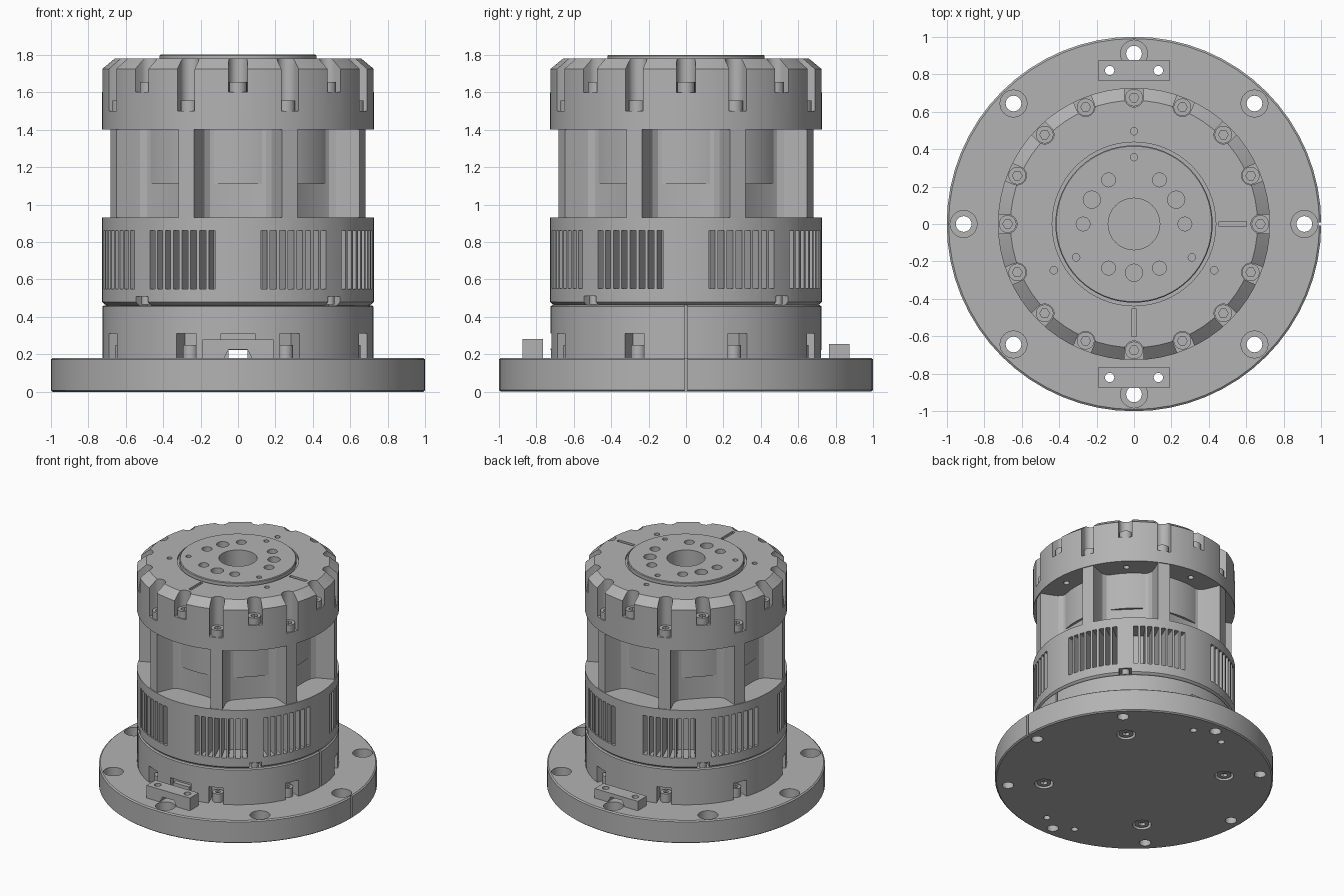
import bpy, bmesh
from math import sin, cos, pi, radians
from mathutils import Matrix, Vector

if "Cube" in bpy.data.objects:
    bpy.data.objects.remove(bpy.data.objects["Cube"])

metal = bpy.data.materials.new("grey_metal")
metal.use_nodes = True
GREY = (0.45, 0.45, 0.45, 1)
metal.diffuse_color = GREY
metal.node_tree.nodes["Principled BSDF"].inputs["Base Color"].default_value = GREY


def polar(r, deg):
    return r * cos(radians(deg)), r * sin(radians(deg))


def spin(deg):
    return Matrix.Rotation(radians(deg), 4, "Z")


def lathe(bm, profile, x=0, y=0, seg=64):
    """Closed solid of revolution; profile of (radius, z) between two flat caps."""
    rings = [[bm.verts.new((x + r * cos(2 * pi * i / seg), y + r * sin(2 * pi * i / seg), z))
              for i in range(seg)] for r, z in profile]
    for a, b in zip(rings, rings[1:]):
        for i in range(seg):
            j = (i + 1) % seg
            bm.faces.new((a[i], a[j], b[j], b[i]))
    bm.faces.new(rings[0])
    bm.faces.new(rings[-1])


def rod(bm, r, z0, z1, x, y, seg=20):
    lathe(bm, [(r, z0), (r, z1)], x, y, seg)


def prism(bm, outline, z0, z1, matrix=Matrix()):
    low, high = [[bm.verts.new(matrix @ Vector((x, y, z))) for x, y in outline] for z in (z0, z1)]
    n = len(outline)
    for i in range(n):
        j = (i + 1) % n
        bm.faces.new((low[i], low[j], high[j], high[i]))
    bm.faces.new(low)
    bm.faces.new(high)


def radial_box(bm, r0, r1, width, z0, z1, deg):
    w = width / 2
    prism(bm, [(r0, -w), (r1, -w), (r1, w), (r0, w)], z0, z1, spin(deg))


def make(name, bm):
    bmesh.ops.recalc_face_normals(bm, faces=bm.faces)
    mesh = bpy.data.meshes.new(name)
    bm.to_mesh(mesh)
    bm.free()
    obj = bpy.data.objects.new(name, mesh)
    bpy.context.collection.objects.link(obj)
    mesh.materials.append(metal)
    return obj


def part(name, body, cutter=None):
    """Finish a part: subtract its cutter and smooth the round faces."""
    obj = make(name, body)
    bpy.ops.object.select_all(action="DESELECT")
    bpy.context.view_layer.objects.active = obj
    obj.select_set(True)
    if cutter:
        tool = make(name + "_cutter", cutter)
        tool.hide_render = True
        mod = obj.modifiers.new("cut", "BOOLEAN")
        mod.operation, mod.solver, mod.object = "DIFFERENCE", "EXACT", tool
        bpy.ops.object.modifier_apply(modifier=mod.name)
        bpy.data.objects.remove(tool)
    bpy.ops.object.shade_smooth_by_angle(angle=radians(25))
    return obj


EIGHTHS = [45 * k for k in range(8)]
BETWEEN = [a + 22.5 for a in EIGHTHS]
DIAGONALS = [45, 135, 225, 315]

# Base plate with counterbored mounting holes, bracket holes and underside screw recesses
body, cut = bmesh.new(), bmesh.new()
lathe(body, [(0.99, 0), (1, 0.008), (1, 0.172), (0.99, 0.18)])
for a in EIGHTHS:
    lathe(cut, [(0.042, -0.1), (0.042, 0.09), (0.072, 0.09), (0.072, 0.3)], *polar(0.91, a), 24)
for x in (-0.13, 0.13):
    for y in (-0.82, 0.82):
        rod(cut, 0.025, -0.1, 0.3, x, y)
for a in DIAGONALS:
    rod(cut, 0.068, -0.1, 0.05, *polar(0.65, a))
radial_box(cut, 0.985, 1.1, 0.018, -0.1, 0.3, 0)
part("base_plate", body, cut)

# Screws under the base
body, cut = bmesh.new(), bmesh.new()
for a in DIAGONALS:
    rod(body, 0.052, 0.008, 0.06, *polar(0.65, a))
    rod(cut, 0.027, -0.1, 0.03, *polar(0.65, a), 6)
part("base_screws", body, cut)

# Cable brackets: bridge outline in front elevation, extruded in depth
for name, y, top in (("front_bracket", -0.82, 0.28), ("back_bracket", 0.82, 0.255)):
    body, cut = bmesh.new(), bmesh.new()
    half = [(0.19, top), (0.19, 0.178), (0.075, 0.178), (0.05, 0.225)]
    outline = half + [(-x, z) for x, z in reversed(half)]
    prism(body, outline, -0.055, 0.055, Matrix.Translation((0, y, 0)) @ Matrix.Rotation(pi / 2, 4, "X"))
    for x in (-0.13, 0.13):
        rod(cut, 0.025, 0.1, 0.4, x, y)
    part(name, body, cut)

# Lower ring with screw notches, cable tunnel, seam and socket opening
body, cut = bmesh.new(), bmesh.new()
lathe(body, [(0.725, 0.179), (0.725, 0.455), (0.715, 0.462)])
for a in BETWEEN:
    radial_box(cut, 0.61, 0.85, 0.11, 0.1, 0.31, a)
radial_box(cut, -0.9, 0.9, 0.1, 0.1, 0.222, 90)
radial_box(cut, 0.705, 0.85, 0.018, 0.1, 0.6, 0)
radial_box(cut, 0.68, 0.85, 0.18, 0.23, 0.31, -90)
part("lower_ring", body, cut)

body = bmesh.new()
radial_box(body, 0.67, 0.715, 0.14, 0.24, 0.275, -90)
part("cable_socket", body)

body, cut = bmesh.new(), bmesh.new()
for a in BETWEEN:
    rod(body, 0.04, 0.17, 0.25, *polar(0.665, a))
    rod(cut, 0.02, 0.22, 0.3, *polar(0.665, a), 6)
part("lower_ring_screws", body, cut)

# Vented ring with eight groups of cooling slots
body, cut = bmesh.new(), bmesh.new()
lathe(body, [(0.7, 0.46), (0.715, 0.468), (0.727, 0.48), (0.727, 0.93)])
for quarter in range(4):
    for start in (11, 51):
        for k in range(8):
            radial_box(cut, 0.58, 0.85, 0.034, 0.55, 0.86, 90 * quarter + start + 4 * k)
for a in DIAGONALS:
    radial_box(cut, 0.64, 0.85, 0.09, 0.4, 0.51, a)
part("vented_ring", body, cut)

body = bmesh.new()
for a in DIAGONALS:
    rod(body, 0.028, 0.465, 0.52, *polar(0.69, a))
part("vented_ring_screws", body)

# Pillared housing: flat pocket walls flowing into eight pillars
wall = [(0.1, 0.53), (0.15, 0.538), (0.18, 0.56), (0.196, 0.59), (0.234, 0.682)]
pocket = [(-u, v) for u, v in reversed(wall)] + wall
outline = [(spin(-a) @ Vector((u, v, 0))).xy for a in EIGHTHS for u, v in pocket]
body = bmesh.new()
prism(body, outline, 0.92, 1.41)
part("pillar_housing", body)

body = bmesh.new()
lathe(body, [(0.55, 1.11), (0.55, 1.41)])
part("inner_drum", body)

# Top flange with raised output disc, notches, bolt holes and alignment slots
body, cut = bmesh.new(), bmesh.new()
lathe(body, [(0.727, 1.4), (0.727, 1.725), (0.66, 1.78), (0.437, 1.78), (0.437, 1.762),
             (0.42, 1.762), (0.42, 1.795), (0.415, 1.8)])
arc = [(0.675 + 0.05 * cos(radians(t)), 0.05 * sin(radians(t))) for t in range(90, 271, 20)]
notch = arc + [(0.85, -0.05), (0.85, 0.05)]
for a in EIGHTHS:
    prism(cut, notch, 1.6, 1.9, spin(a))
    prism(cut, notch, 1.5, 1.9, spin(a + 22.5))
    rod(cut, 0.022, 1.3, 1.44, *polar(0.635, a), 12)
rod(cut, 0.138, 1.6, 1.9, 0, 0, 40)
for k in range(6):
    rod(cut, 0.037, 1.7, 1.9, *polar(0.272, 60 * k))
for a in (30, 150, 270):
    rod(cut, 0.046, 1.72, 1.9, *polar(0.26, a))
for a in (90, 210, 330):
    for r in (0.357, 0.495):
        rod(cut, 0.02, 1.72, 1.9, *polar(r, a), 12)
for a in (0, -90):
    radial_box(cut, 0.455, 0.6, 0.025, 1.765, 1.9, a)
part("top_flange", body, cut)

# Socket screws seated in the flange notches
body, cut = bmesh.new(), bmesh.new()
for angles, z in ((EIGHTHS, 1.6), (BETWEEN, 1.5)):
    for a in angles:
        rod(body, 0.047, z - 0.01, z + 0.055, *polar(0.675, a))
        rod(cut, 0.026, z + 0.025, z + 0.1, *polar(0.675, a), 6)
part("flange_screws", body, cut)
